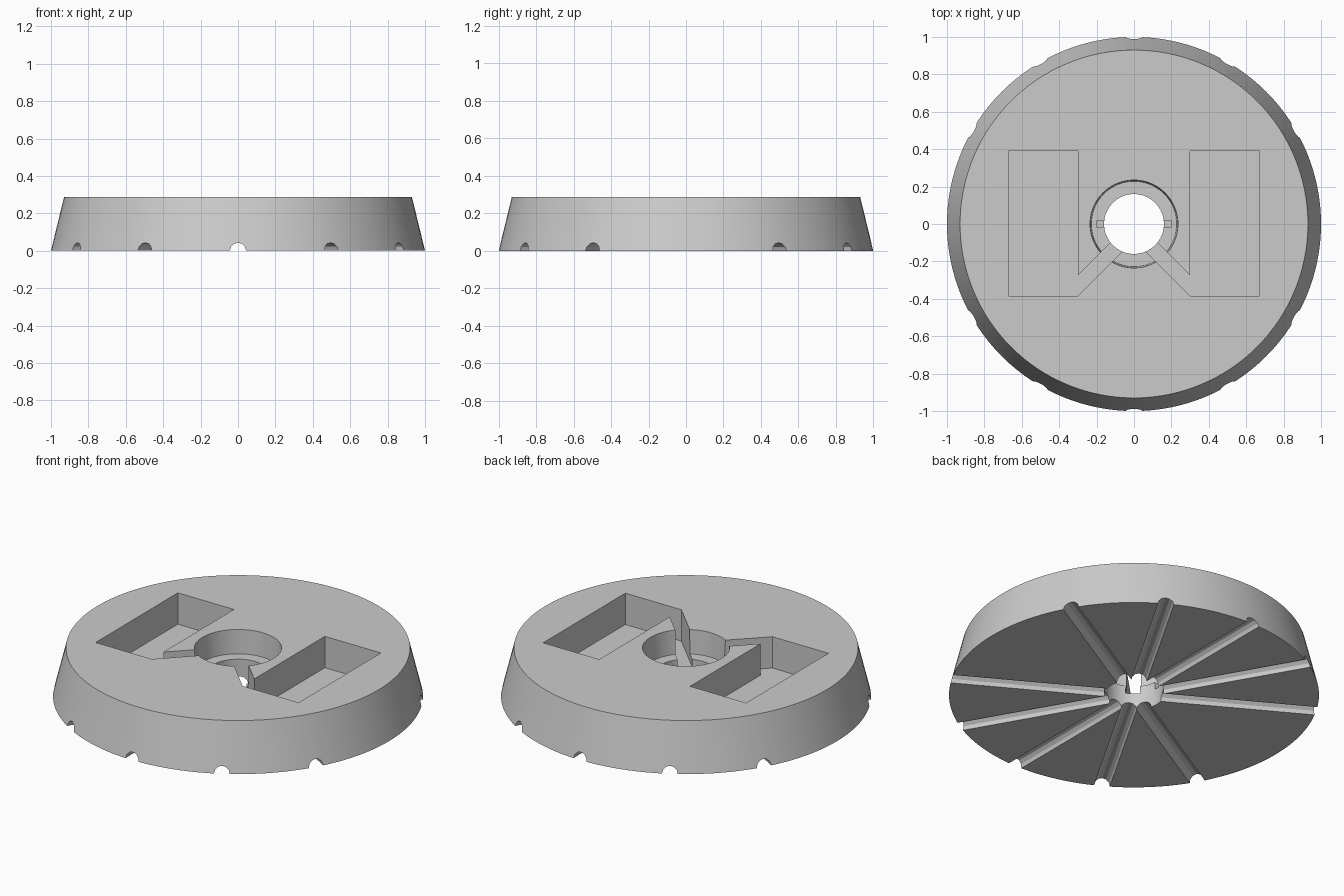
import bpy
import bmesh
from math import cos, sin, radians
from mathutils import Matrix

HEIGHT = 0.287
FLOOR = 0.10       # pockets and channels
LEDGE = 0.145      # step inside the centre hole

cube = bpy.data.objects.get("Cube")
if cube:
    bpy.data.objects.remove(cube, do_unlink=True)

grey = bpy.data.materials.new("plain grey")
grey.use_nodes = True
colour = (0.6, 0.6, 0.6, 1)
grey.diffuse_color = colour
grey.node_tree.nodes["Principled BSDF"].inputs["Base Color"].default_value = colour


def make_object(name, bm):
    bmesh.ops.recalc_face_normals(bm, faces=bm.faces)
    mesh = bpy.data.meshes.new(name)
    bm.to_mesh(mesh)
    bm.free()
    mesh.materials.append(grey)
    obj = bpy.data.objects.new(name, mesh)
    bpy.context.collection.objects.link(obj)
    return obj


def cone(name, r_low, r_high, z_low, z_high, sides=96):
    bm = bmesh.new()
    bmesh.ops.create_cone(bm, cap_ends=True, segments=sides, radius1=r_low,
                          radius2=r_high, depth=z_high - z_low,
                          matrix=Matrix.Translation((0, 0, (z_low + z_high) / 2)))
    return make_object(name, bm)


def prism(name, outline, z_low, z_high):
    bm = bmesh.new()
    face = bm.faces.new([bm.verts.new((x, y, z_low)) for x, y in outline])
    grown = bmesh.ops.extrude_face_region(bm, geom=[face])
    top = [v for v in grown["geom"] if isinstance(v, bmesh.types.BMVert)]
    bmesh.ops.translate(bm, verts=top, vec=(0, 0, z_high - z_low))
    return make_object(name, bm)


def groove(name, angle):
    # round bar lying along the underside, pointing outwards
    turn = Matrix.Rotation(radians(angle), 4, "Z")
    lay = Matrix.Translation((0.6, 0, 0)) @ Matrix.Rotation(radians(90), 4, "Y")
    bm = bmesh.new()
    bmesh.ops.create_cone(bm, cap_ends=True, segments=12, radius1=0.043,
                          radius2=0.043, depth=1.0, matrix=turn @ lay)
    return make_object(name, bm)


# Tapered round body
body = cone("round_base", 1.0, 0.93, 0, HEIGHT, 128)

# Stepped centre hole
cutters = [cone("hole_cutter", 0.16, 0.16, -0.1, 0.5),
           cone("step_cutter", 0.228, 0.235, LEDGE, HEIGHT + 0.001)]

# Rectangular pockets, each with a diagonal channel to the hole, and key slots
pocket = [(0.67, -0.385), (0.67, 0.39), (0.30, 0.39), (0.30, -0.275),
          (0.10, -0.075), (0.04, -0.125), (0.30, -0.385)]
slot = [(0.12, -0.015), (0.20, -0.015), (0.20, 0.015), (0.12, 0.015)]
for side in (1, -1):
    cutters.append(prism("pocket_cutter", [(side * x, y) for x, y in pocket],
                         FLOOR, 0.5))
    cutters.append(prism("slot_cutter", [(side * x, y) for x, y in slot],
                         FLOOR, LEDGE + 0.05))

# Drain grooves underneath, none straight left or right
for angle in range(0, 360, 30):
    if angle % 180:
        cutters.append(groove("groove_cutter", angle))

# Cut everything out of the body
bpy.context.view_layer.objects.active = body
for cutter in cutters:
    mod = body.modifiers.new("cut", "BOOLEAN")
    mod.operation = "DIFFERENCE"
    mod.solver = "EXACT"
    mod.object = cutter
    bpy.ops.object.modifier_apply(modifier=mod.name)
    bpy.data.objects.remove(cutter, do_unlink=True)

bpy.ops.object.select_all(action="DESELECT")
body.select_set(True)
bpy.ops.object.shade_smooth_by_angle(angle=radians(25))
